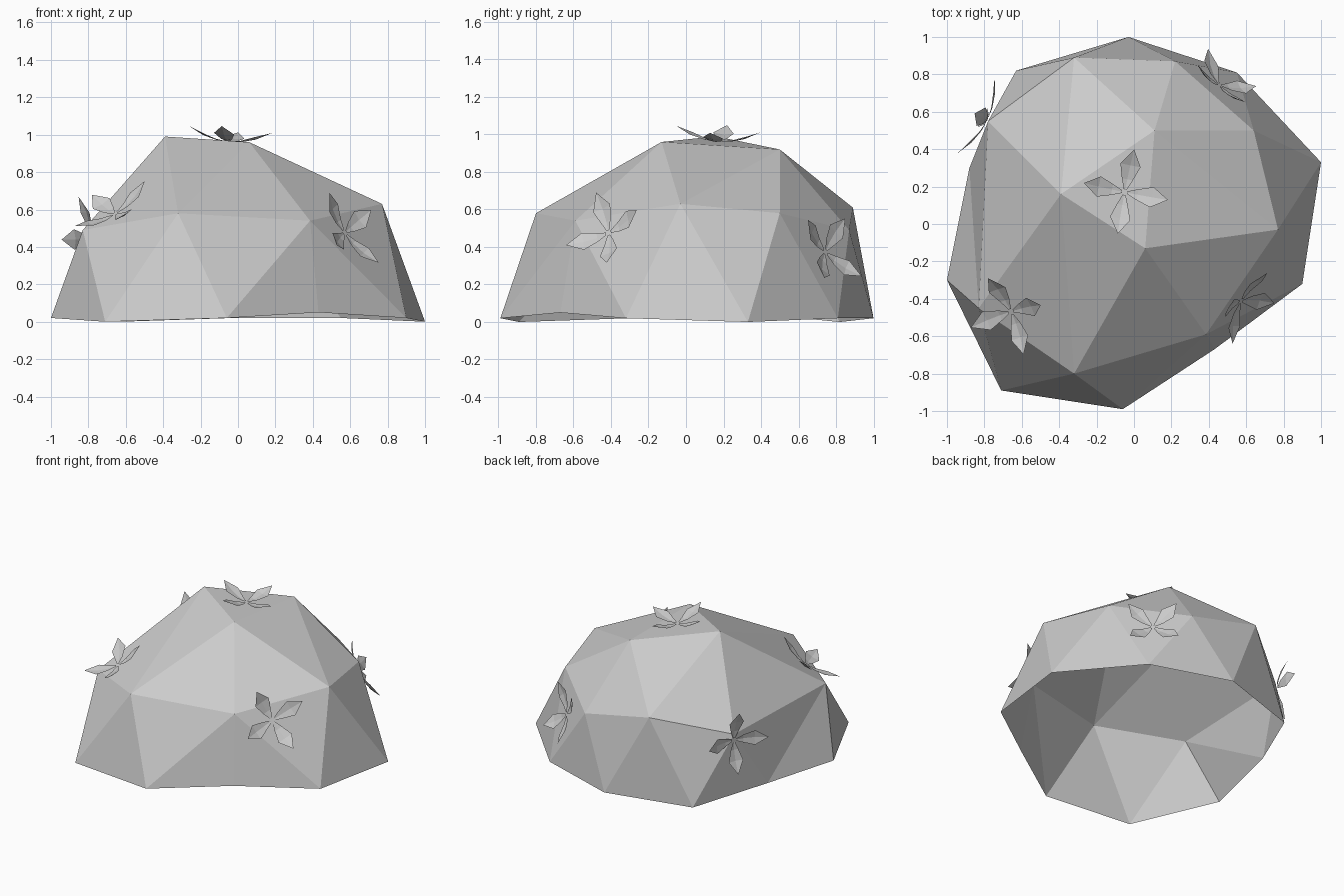
import bpy, bmesh, math
from mathutils import Vector, Matrix

cube = bpy.data.objects.get("Cube")
if cube:
    bpy.data.objects.remove(cube)

GREY = (0.6, 0.6, 0.6, 1)
mat = bpy.data.materials.new("light_grey")
mat.use_nodes = True
mat.diffuse_color = GREY
mat.node_tree.nodes["Principled BSDF"].inputs["Base Color"].default_value = GREY


def add_object(name, bm):
    mesh = bpy.data.meshes.new(name)
    bm.to_mesh(mesh)
    bm.free()
    mesh.materials.append(mat)
    obj = bpy.data.objects.new(name, mesh)
    bpy.context.collection.objects.link(obj)
    return obj


# Dome corners: A-C crown, D-K shoulder ring, a-j open rim
corners = {
    "A": (-.39, .16, .99), "B": (.06, -.13, .96), "C": (.11, .50, .92),
    "D": (.77, -.03, .63), "E": (.385, -.59, .54), "F": (-.32, -.80, .58),
    "G": (-.83, -.45, .49), "H": (-.78, .55, .48), "I": (-.32, .89, .61),
    "J": (.22, .87, .49), "K": (.64, .50, .58),
    "a": (-1, -.30, .02), "b": (-.71, -.89, 0), "c": (-.06, -.99, .02),
    "d": (.43, -.67, .05), "e": (.90, -.32, .02), "f": (1, .33, 0),
    "g": (.55, .81, .02), "h": (-.03, 1, .02), "i": (-.63, .82, 0),
    "j": (-.88, .30, .05),
}
crown = "ABC AFB FEB AGF AHG AIH ACI CJI CKJ CDK CBD BED"
skirt = "Gab Gja GjH Hij HIi Ihi IJh Jgh JKg Kfg KDf Def DEe Ede Ecd EFc Fbc FGb"

bm = bmesh.new()
verts = {key: bm.verts.new(co) for key, co in corners.items()}
for tri in (crown + " " + skirt).split():
    bm.faces.new([verts[key] for key in tri])
bmesh.ops.recalc_face_normals(bm, faces=bm.faces)
if sum(f.normal.z for f in bm.faces) < 0:
    bmesh.ops.reverse_faces(bm, faces=bm.faces)
add_object("dome", bm)

# Petal outline: distance from centre, half width, lift
PETAL = [(.015, .008, .008), (.07, .03, .012), (.145, .055, .032)]
TIP = (.23, 0, .075)


def add_flower(name, tri, centre, tip):
    """Four-petal flower lying on one dome face, first petal towards tip."""
    a, b, c = (Vector(corners[key]) for key in tri)
    normal = (b - a).cross(c - a).normalized()
    if normal.dot(a - Vector((0, 0, .2))) < 0:
        normal.negate()
    centre = Vector(centre)
    centre -= normal * normal.dot(centre - a)
    along = Vector(tip) - centre
    along = (along - normal * along.dot(normal)).normalized()
    side = normal.cross(along)
    place = Matrix((along, side, normal)).transposed().to_4x4()
    place.translation = centre

    bm = bmesh.new()
    for n in range(4):
        turn = place @ Matrix.Rotation(n * math.pi / 2, 4, "Z")
        rows = [[bm.verts.new(turn @ Vector((r, s * w, z + abs(s) * w * .15)))
                 for s in (-1, 0, 1)] for r, w, z in PETAL]
        end = bm.verts.new(turn @ Vector(TIP))
        for low, high in zip(rows, rows[1:]):
            for k in range(2):
                bm.faces.new((low[k], high[k], high[k + 1], low[k + 1]))
        for k in range(2):
            bm.faces.new((rows[-1][k], end, rows[-1][k + 1]))
    add_object(name, bm)


# Flowers scattered over the dome
add_flower("top_flower", "ABC", (-.05, .17, .96), (-.28, .22, 1.03))
add_flower("front_right_flower", "AGF", (-.66, -.47, .58), (-.50, -.43, .73))
add_flower("front_left_flower", "DEe", (.58, -.42, .48), (.50, -.47, .66))
add_flower("back_left_flower", "JKg", (.47, .76, .38), (.64, .67, .58))
add_flower("back_right_flower", "Hij", (-.79, .56, .44), (-.83, .58, .63))
